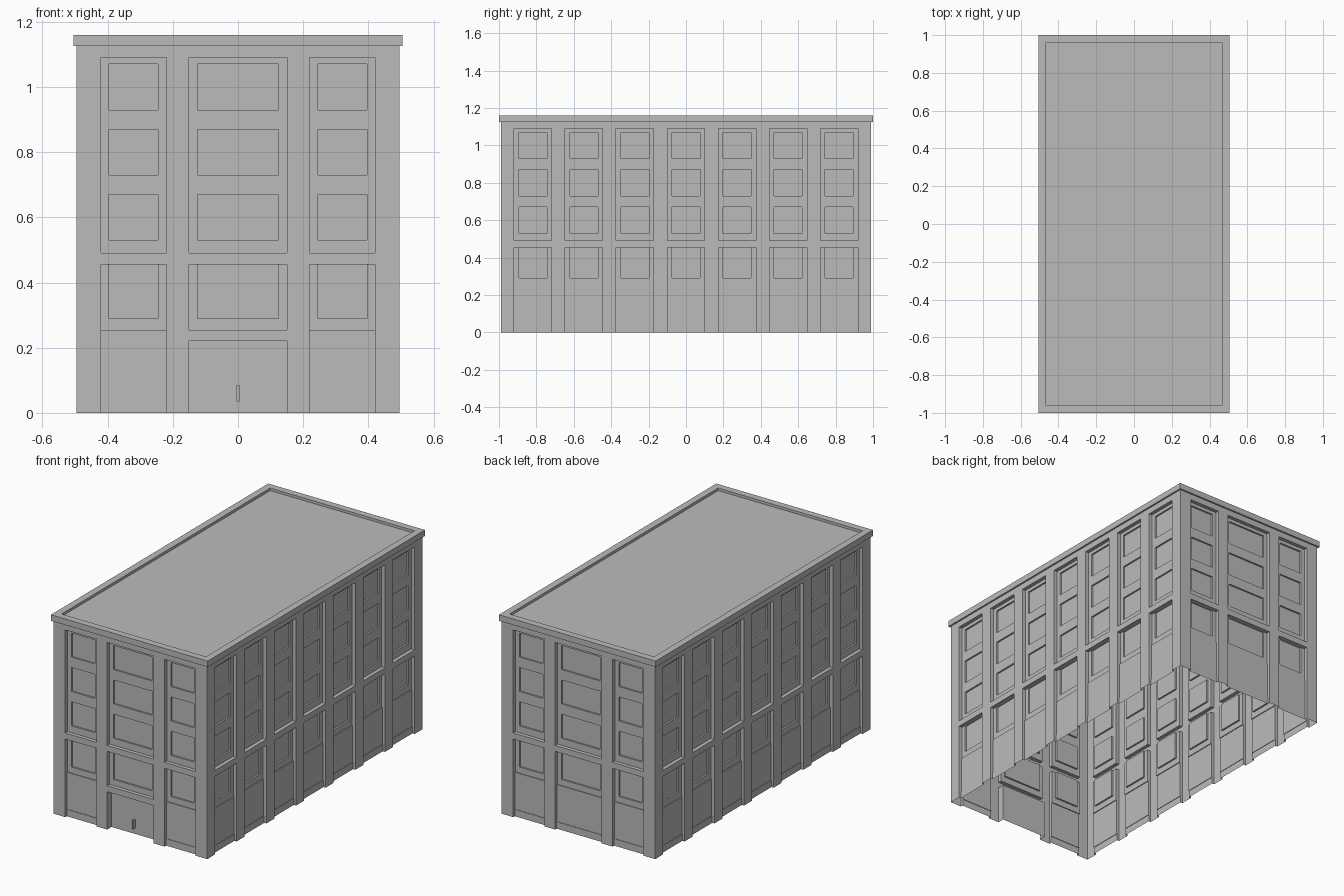
import bpy, bmesh
from mathutils import Vector

if "Cube" in bpy.data.objects:
    bpy.data.objects.remove(bpy.data.objects["Cube"])

HALF_W, HALF_L, WALL_TOP = 0.495, 0.99, 1.13
PANEL, WINDOW, GROUND, PLINTH, DOOR = 0.022, 0.032, 0.017, 0.014, 0.04
WINDOW_ROWS = [(0.29, 0.455), (0.53, 0.67), (0.73, 0.87), (0.93, 1.07)]

stone = bpy.data.materials.new("grey stone")
stone.diffuse_color = (0.5, 0.5, 0.5, 1)
stone.use_nodes = True
stone.node_tree.nodes["Principled BSDF"].inputs["Base Color"].default_value = stone.diffuse_color


def finish(bm, name):
    mesh = bpy.data.meshes.new(name)
    bm.to_mesh(mesh)
    bm.free()
    mesh.materials.append(stone)
    obj = bpy.data.objects.new(name, mesh)
    bpy.context.collection.objects.link(obj)
    return obj


def facade(name, half, bays, origin, along, inward, door=False):
    """Stepped wall sheet: every grid cell is pushed inward by its own depth."""
    def depth(u, z):
        for c, w in bays:
            if abs(u - c) > w / 2:
                continue
            if door and abs(c) < 0.01 and z < 0.255:
                return DOOR if z < 0.22 else 0.0
            if not (z < 0.455 or 0.49 < z < 1.09):
                return 0.0
            if z < 0.04:
                return PLINTH
            if z < 0.255:
                return GROUND
            glazed = any(a < z < b for a, b in WINDOW_ROWS)
            return WINDOW if glazed and abs(u - c) < w / 2 - 0.025 else PANEL
        return 0.0

    us = {-half, half}
    for c, w in bays:
        us |= {c - w / 2, c - w / 2 + 0.025, c + w / 2 - 0.025, c + w / 2}
    us = sorted(us)
    zs = sorted({0, 0.04, 0.22, 0.255, 0.49, 1.09, WALL_TOP}
                | {z for row in WINDOW_ROWS for z in row})
    bm = bmesh.new()

    def quad(*pts):
        vs = [bm.verts.new(origin + along * u + inward * d + Vector((0, 0, z)))
              for u, d, z in pts]
        bm.faces.new(vs)

    cells = [[depth((a + b) / 2, (c + d) / 2) for c, d in zip(zs, zs[1:])]
             for a, b in zip(us, us[1:])]
    for i, col in enumerate(cells):
        for j, d in enumerate(col):
            u0, u1, z0, z1 = us[i], us[i + 1], zs[j], zs[j + 1]
            quad((u0, d, z0), (u1, d, z0), (u1, d, z1), (u0, d, z1))
            # reveals towards the neighbours on the right and above
            if i + 1 < len(cells) and cells[i + 1][j] != d:
                e = cells[i + 1][j]
                quad((u1, d, z0), (u1, e, z0), (u1, e, z1), (u1, d, z1))
            if j + 1 < len(col) and col[j + 1] != d:
                e = col[j + 1]
                quad((u0, d, z1), (u1, d, z1), (u1, e, z1), (u0, e, z1))
    bmesh.ops.remove_doubles(bm, verts=bm.verts, dist=1e-5)
    bmesh.ops.dissolve_limit(bm, angle_limit=0.01, verts=bm.verts, edges=bm.edges)
    return finish(bm, name)


# Four walls
end_bays = [(-0.32, 0.2), (0, 0.3), (0.32, 0.2)]
side_bays = [(0.273 * i, 0.2) for i in range(-3, 4)]
X, Y = Vector((1, 0, 0)), Vector((0, 1, 0))
facade("front_wall", HALF_W, end_bays, -Y * HALF_L, X, Y, door=True)
facade("back_wall", HALF_W, end_bays, Y * HALF_L, -X, -Y)
facade("right_wall", HALF_L, side_bays, X * HALF_W, Y, -X)
facade("left_wall", HALF_L, side_bays, -X * HALF_W, -Y, X)

# Roof with raised rim: one rectangular section swept as nested loops
bm = bmesh.new()
section = [(0.025, 1.125), (0, 1.125), (0, 1.16), (0.04, 1.16), (0.04, 1.145)]
rings = []
for inset, z in section:
    x, y = 0.505 - inset, 1.0 - inset
    rings.append([bm.verts.new((sx * x, sy * y, z))
                  for sx, sy in ((-1, -1), (1, -1), (1, 1), (-1, 1))])
for low, high in zip(rings, rings[1:]):
    for k in range(4):
        n = (k + 1) % 4
        bm.faces.new((low[k], low[n], high[n], high[k]))
bm.faces.new(rings[-1])
finish(bm, "roof_and_cornice")

# Door handle
bm = bmesh.new()
bmesh.ops.create_cube(bm, size=1)
for v in bm.verts:
    v.co = (v.co.x * 0.008, v.co.y * 0.02 - HALF_L + DOOR - 0.01, v.co.z * 0.05 + 0.06)
finish(bm, "door_handle")
